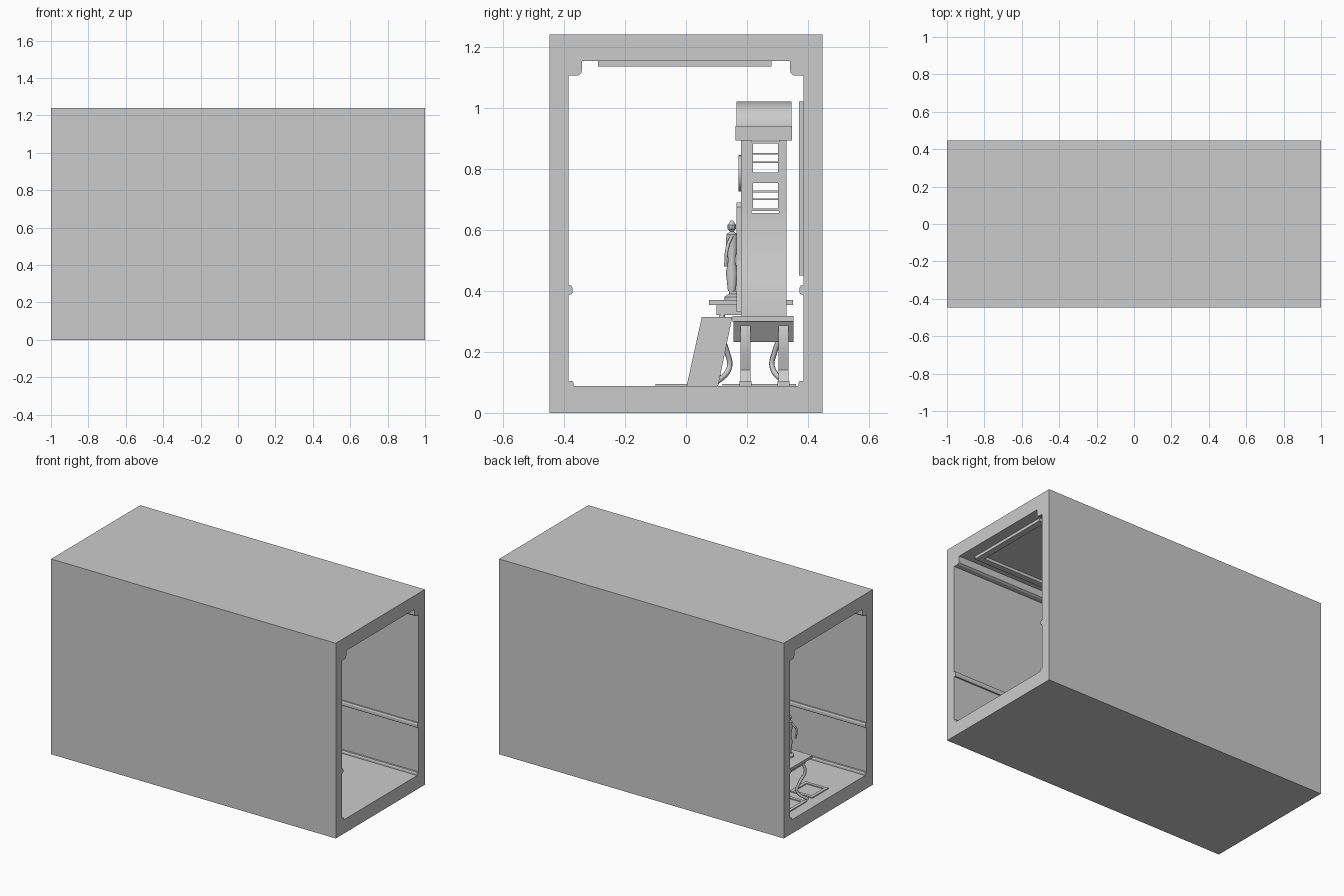
import bpy, bmesh
from math import sin, cos, pi, radians
from mathutils import Vector

if "Cube" in bpy.data.objects:
    bpy.data.objects.remove(bpy.data.objects["Cube"])


def add_mesh(name, verts, faces, smooth=False):
    me = bpy.data.meshes.new(name)
    me.from_pydata(verts, [], faces)
    bm = bmesh.new()
    bm.from_mesh(me)
    bmesh.ops.recalc_face_normals(bm, faces=bm.faces)
    bm.to_mesh(me)
    bm.free()
    ob = bpy.data.objects.new(name, me)
    bpy.context.collection.objects.link(ob)
    if smooth:
        bpy.context.view_layer.objects.active = ob
        ob.select_set(True)
        bpy.ops.object.shade_smooth_by_angle(angle=radians(35))
        ob.select_set(False)
    return ob


def prism(name, pts, a, b, axis='x', smooth=False):
    """Extrude a 2D profile along x (pts are y,z) or y (pts are x,z)."""
    put = (lambda p, t: (t, p[0], p[1])) if axis == 'x' else (lambda p, t: (p[0], t, p[1]))
    n = len(pts)
    verts = [put(p, t) for t in (a, b) for p in pts]
    faces = [tuple(range(n)), tuple(range(n, 2 * n))]
    faces += [(i, (i + 1) % n, (i + 1) % n + n, i + n) for i in range(n)]
    return add_mesh(name, verts, faces, smooth)


def box(name, x0, x1, y0, y1, z0, z1):
    return prism(name, [(y0, z0), (y1, z0), (y1, z1), (y0, z1)], x0, x1)


def ring(name, outer, inner, a, b, axis):
    """Rectangular frame; rects are (u0, u1, v0, v1), extruded a..b along axis."""
    put = {'x': lambda u, v, t: (t, u, v), 'y': lambda u, v, t: (u, t, v),
           'z': lambda u, v, t: (u, v, t)}[axis]
    verts = []
    for t in (a, b):
        for r in (outer, inner):
            verts += [put(r[i], r[j], t) for i, j in ((0, 2), (1, 2), (1, 3), (0, 3))]
    faces = []
    for i in range(4):
        j = (i + 1) % 4
        faces += [(i, j, j + 4, i + 4), (i + 8, j + 8, j + 12, i + 12),
                  (i, j, j + 8, i + 8), (i + 4, j + 4, j + 12, i + 12)]
    return add_mesh(name, verts, faces)


def lathe(name, prof, cx, cy, n=14):
    verts = [(cx + r * cos(2 * pi * i / n), cy + r * sin(2 * pi * i / n), z)
             for r, z in prof for i in range(n)]
    faces = [(k * n + i, k * n + (i + 1) % n, (k + 1) * n + (i + 1) % n, (k + 1) * n + i)
             for k in range(len(prof) - 1) for i in range(n)]
    faces += [tuple(range(n)), tuple(range(len(verts) - n, len(verts)))]
    return add_mesh(name, verts, faces, True)


def tube(name, pts, r):
    cu = bpy.data.curves.new(name, 'CURVE')
    cu.dimensions = '3D'
    cu.bevel_depth, cu.bevel_resolution, cu.resolution_u = r, 1, 5
    cu.use_fill_caps = True
    sp = cu.splines.new('BEZIER')
    sp.bezier_points.add(len(pts) - 1)
    for bp, p in zip(sp.bezier_points, pts):
        bp.co = p
        bp.handle_left_type = bp.handle_right_type = 'AUTO'
    ob = bpy.data.objects.new(name, cu)
    bpy.context.collection.objects.link(ob)


# Hallway shell, open at both ends
ring('hall_shell', (-.447, .447, 0, 1.24), (-.385, .385, .088, 1.153), -1, 1, 'x')

# Trim running along both long walls
for side, s in (('front', -1), ('back', 1)):
    trim = {
        'crown': [(.387, 1.105), (.355, 1.105), (.344, 1.112), (.341, 1.12), (.341, 1.155), (.387, 1.155)],
        'rail': [(.387, .388), (.376, .388), (.372, .394), (.372, .409), (.376, .418), (.387, .418)],
        'baseboard': [(.387, .087), (.369, .087), (.369, .099), (.373, .105), (.387, .105)]}
    for part, prof in trim.items():
        prism(f'{side}_{part}', [(s * y, z) for y, z in prof], -1, 1)

# Ceiling moulding
ring('ceiling_frame', (-.93, .93, -.288, .28), (-.89, .89, -.25, .24), 1.135, 1.154, 'z')

# Framed picture on the back wall
ring('picture_frame', (-.25, .25, .45, 1.02), (-.21, .21, .49, .98), .371, .386, 'y')
box('picture_panel', -.22, .22, .378, .386, .48, .99)

# Floor inlay frames
ring('floor_inlay', (-.93, -.77, -.1, .06), (-.91, -.79, -.08, .04), .087, .094, 'z')
ring('back_floor_inlay', (-.93, -.77, .12, .36), (-.91, -.79, .14, .34), .087, .094, 'z')

# Side table with scrolled legs
box('table_top', -.94, -.56, .075, .35, .353, .37)
box('table_apron', -.91, -.59, .1, .325, .32, .355)
for i, sx in enumerate((-1, 1)):
    for j, sy in enumerate((-1, 1)):
        cx, cy = -.75 + sx * .15, .2125 + sy * .09
        path = [(0, .33), (.014, .28), (-.012, .2), (-.02, .15), (.025, .097)]
        tube(f'table_leg_{i}{j}', [(cx + sx * d, cy + sy * d, z) for d, z in path], .009)

# Figurine on the table
lathe('figurine_base', [(.035, .37), (.035, .38), (.02, .39), (.02, .4)], -.83, .16)
lathe('figurine_body', [(.013, .4), (.02, .46), (.012, .5), (.02, .55), (.018, .585), (.006, .595)], -.83, .15)
lathe('figurine_head', [(.004, .592), (.014, .603), (.015, .615), (.004, .63)], -.83, .15, 10)
for s in (-1, 1):
    tube(f'figurine_arm_{s}', [(-.83 + s * .016, .15, .58), (-.83 + s * .04, .135, .54),
                               (-.83 + s * .03, .13, .48)], .006)

# Tall clock: stand
box('stand_top', -.15, .15, .152, .352, .3, .318)
prism('stand_skirt', [(-.09, .232), (.09, .232), (.14, .302), (-.14, .302)], .155, .352, 'y')
for s in (-1, 1):
    outer = [(.125, .302), (.14, .25), (.128, .19), (.115, .14), (.14, .088)]
    prof = [(s * x, z) for x, z in outer] + [(s * (x - .03), z) for x, z in reversed(outer)]
    for j, y in enumerate((.178, .303)):
        prism(f'stand_leg_{s}_{j}', prof, y, y + .033, 'y', True)
        box(f'stand_foot_{s}_{j}', s * .13 - .022, s * .13 + .022, y - .003, y + .036, .087, .104)

# Tall clock: waisted body
half = [(.135, .317), (.132, .38), (.118, .45), (.1, .52), (.09, .6), (.088, .655)]
prism('clock_body', half and [(x, z) for x, z in half] + [(-x, z) for x, z in reversed(half)],
      .18, .33, 'y', True)
prism('clock_door', [(.1, .33), (.07, .5), (.065, .675), (.05, .69), (-.05, .69), (-.065, .675),
                     (-.07, .5), (-.1, .33)], .166, .182, 'y')

# Tall clock: hood with open side windows
for s in (-1, 1):
    for x in [s * .08]:
        box(f'hood_side_front_{s}', x - .008, x + .008, .18, .215, .655, .895)
        box(f'hood_side_back_{s}', x - .008, x + .008, .305, .33, .655, .895)
        box(f'hood_side_bar_{s}', x - .008, x + .008, .215, .305, .762, .782)
        for k, (a, b) in enumerate(((.662, .762), (.78, .89))):
            ring(f'hood_window_{s}_{k}', (.21, .311, a, b), (.22, .301, a + .008, b - .008),
                 x - .012, x + .012, 'x')
            for m in (.35, .6):
                box(f'hood_slat_{s}_{k}_{m}', x - .004, x + .004, .22, .301,
                    a + m * (b - a), a + m * (b - a) + .006)
box('hood_front', -.08, .08, .18, .192, .655, .895)
box('hood_rear', -.08, .08, .318, .33, .655, .895)
dial = prism('clock_dial', [(.06 * cos(i * pi / 12), .785 + .06 * sin(i * pi / 12)) for i in range(24)],
             .172, .184, 'y', True)
box('hood_cornice', -.11, .11, .162, .347, .892, .94)
prism('hood_arch', [(-.105, .93)] + [(-.105 * cos(i * pi / 12), .94 + .08 * sin(i * pi / 12))
                                     for i in range(13)] + [(.105, .93)], .165, .345, 'y', True)

# Leaning stool in front of the clock
prism('leaning_stool', [(.002, .088), (.105, .088), (.152, .315), (.052, .315)], .22, .42)
